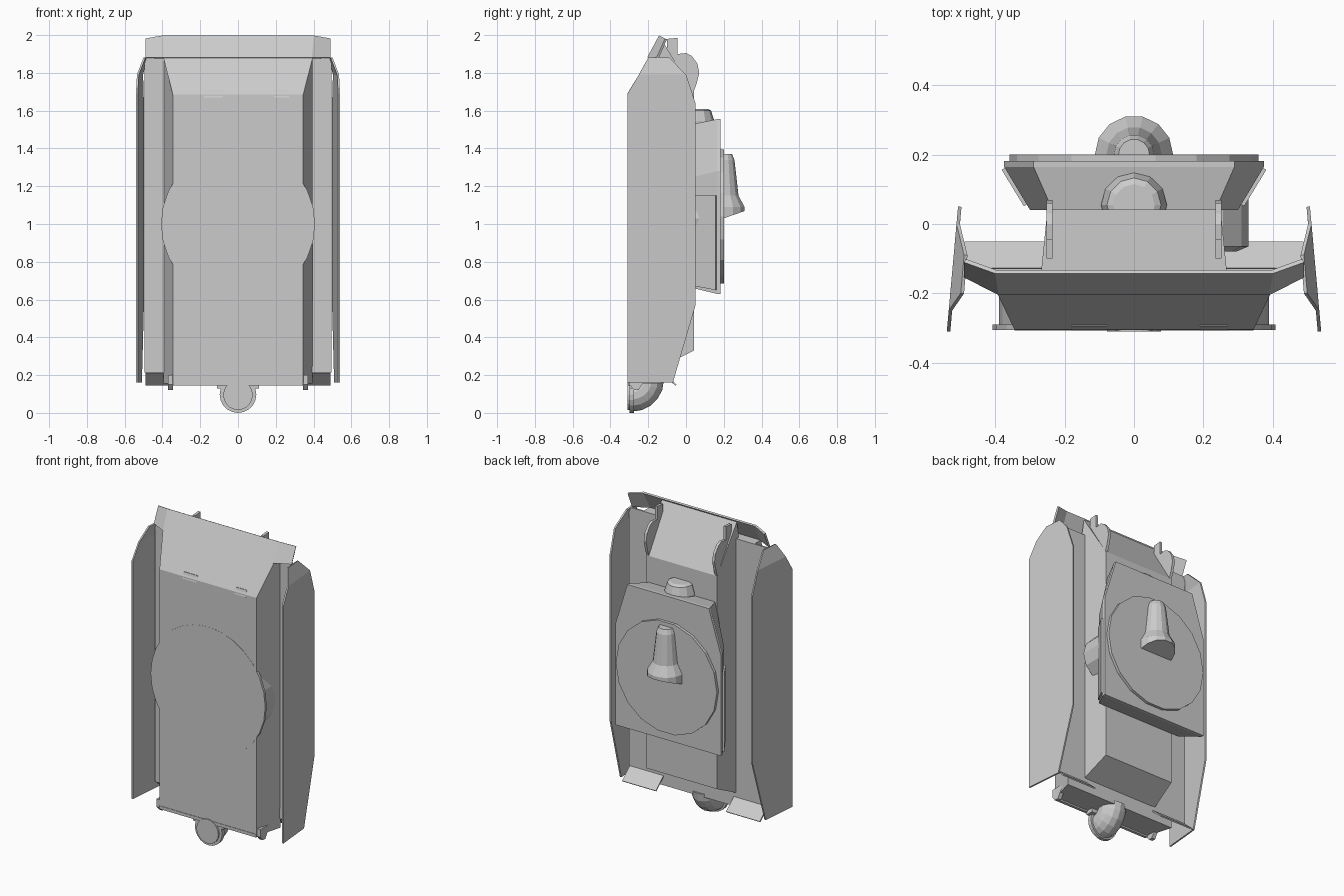
import bpy, bmesh, math

if "Cube" in bpy.data.objects:
    bpy.data.objects.remove(bpy.data.objects["Cube"])


def mesh(name, verts, faces, solid=0):
    me = bpy.data.meshes.new(name)
    me.from_pydata(verts, [], faces)
    bm = bmesh.new()
    bm.from_mesh(me)
    bmesh.ops.recalc_face_normals(bm, faces=bm.faces)
    bm.to_mesh(me)
    bm.free()
    ob = bpy.data.objects.new(name, me)
    bpy.context.collection.objects.link(ob)
    if solid:
        m = ob.modifiers.new("thickness", "SOLIDIFY")
        m.thickness = solid
        m.offset = 0
    return ob


def loft(name, rings):
    """Join equal loops of points and cap both ends."""
    n = len(rings[0])
    verts = [p for r in rings for p in r]
    faces = [(k*n+i, k*n+(i+1) % n, (k+1)*n+(i+1) % n, (k+1)*n+i)
             for k in range(len(rings)-1) for i in range(n)]
    faces += [tuple(range(n)), tuple(range(len(verts)-n, len(verts)))]
    return mesh(name, verts, faces)


def side_prism(name, profile, lo, hi):
    """Extrude a (y, z) profile along x; lo and hi may depend on y."""
    f = lambda v, y: v(y) if callable(v) else v
    return loft(name, [[(f(v, y), y, z) for y, z in profile] for v in (lo, hi)])


def box(name, x0, x1, y0, y1, z0, z1):
    return side_prism(name, [(y0, z0), (y1, z0), (y1, z1), (y0, z1)], x0, x1)


def y_cyl(name, cx, cz, n, stations):
    """Round part along y, stations are (y, radius)."""
    return loft(name, [[(cx + r*math.cos(2*math.pi*i/n), y, cz + r*math.sin(2*math.pi*i/n))
                        for i in range(n)] for y, r in stations])


def z_cyl(name, cy, n, stations, tilt=0):
    """Round part along z, stations are (z, radius)."""
    rings = []
    for k, (z, r) in enumerate(stations):
        t = tilt if k == 0 else 0
        rings.append([(r*math.cos(2*math.pi*i/n), cy + r*math.sin(2*math.pi*i/n),
                       z + t*r*math.sin(2*math.pi*i/n)) for i in range(n)])
    return loft(name, rings)


# Lower hull with flared sides
low_w = lambda y: 0.345 + min(1, (y + 0.305)/0.105)*0.05
side_prism("lower_hull", [(-.305, .155), (-.305, 1.685), (-.2, 1.88), (-.13, 1.88), (-.13, .155)],
           lambda y: -low_w(y), low_w)

# Upper hull with sloped front
up_w = lambda y: 0.25 + (0.042 - y)*0.1
side_prism("upper_hull", [(-.13, .245), (.042, .33), (.042, 1.7), (-.135, 1.985), (-.15, 1.9)],
           lambda y: -up_w(y), up_w)

# Sloped nose plate with folded wings
nose = []
for x, z, dy in [(-.488, 1.88, .05), (-.488, 1.98, .04), (-.4, 1.995, 0), (-.39, 1.88, 0),
                 (.39, 1.88, 0), (.4, 1.995, 0), (.488, 1.98, .04), (.488, 1.88, .05)]:
    nose.append((x, -.135 - (2 - z)*.54 + dy, z))
mesh("nose_plate", nose, [(0, 1, 2, 3), (3, 2, 5, 4), (4, 5, 6, 7)], .012)

# Turret ring drum reaching the belly
y_cyl("turret_drum", 0, 1, 28, [(-.306, .408), (-.29, .408), (-.29, .39), (-.13, .39)])

# Fenders, flaps, side skirts, hooks and nose discs on both sides
skirt = [(-.31, .16), (-.31, 1.69), (-.25, 1.79), (-.2, 1.88), (-.09, 1.88),
         (0, 1.79), (.05, 1.64), (.05, .57), (-.07, .16)]
disc = [(-.1, 1.98), (-.045, 1.985), (-.045, 1.9), (.0, 1.905), (.03, 1.89), (.06, 1.85),
        (.07, 1.8), (.055, 1.74), (.04, 1.7), (-.1, 1.7)]
for s, side in ((-1, "left"), (1, "right")):
    box(side + "_fender", s*.25, s*.495, -.138, -.128, .215, 1.88)
    mesh(side + "_mud_flap", [(s*.25, -.13, .215), (s*.49, -.13, .215),
                              (s*.49, -.053, .147), (s*.25, -.053, .147)], [(0, 1, 2, 3)], .008)
    pts = [(s*(.503 + (.05 - y)*.09 - (.03 if z > 1.85 else 0)), y, z) for y, z in skirt]
    mesh(side + "_side_skirt", pts, [(0, 1, 2, 5, 6, 7, 8), (2, 3, 4, 5)], .01)
    side_prism(side + "_nose_disc", disc, s*.235, s*.252)
    side_prism(side + "_rear_hook", [(-.3, .2), (-.3, .15), (-.275, .122), (-.25, .122), (-.2, .2)],
               s*.345, s*.37)
    # Side plate low on the turret
    mesh(side + "_turret_side_plate", [(s*.312, .055, .67), (s*.376, .16, .65),
                                       (s*.376, .16, 1.15), (s*.312, .055, 1.15)],
         [(0, 1, 2, 3)], .014)

# Small hinges at the belly front edge
for x0, x1 in ((-.18, -.08), (.19, .27)):
    side_prism("belly_hinge", [(-.307, 1.67), (-.295, 1.71), (-.27, 1.71), (-.28, 1.67)], x0, x1)
box("rear_belly_lip", -.345, .345, -.308, -.29, .145, .165)
box("pipe_bracket", -.11, .11, -.3, -.25, .13, .16)

# Turret body, widening away from the deck
half_low = [(.235, 1.53), (.3, 1.25), (.3, .66)]
half_top = [(.29, 1.555), (.375, 1.28), (.375, .63)]
rings = []
for half, y in ((half_low, .04), (half_top, .165), (half_top, .182)):
    rings.append([(x, y, z) for x, z in half] + [(-x, y, z) for x, z in reversed(half)])
loft("turret", rings)

# Turret roof disc, side drum, front dome
y_cyl("roof_disc", 0, 1.04, 18, [(.175, .36), (.2, .36)])
y_cyl("side_drum", .185, 1.03, 12, [(-.08, .11), (-.065, .145), (.12, .145)])
z_cyl("turret_front_dome", .055, 12, [(1.5, .095), (1.545, .095), (1.6, .078), (1.61, .06)])

# Flared roof hood
z_cyl("roof_hood", .2, 14, [(1.03, .113), (1.09, .113), (1.15, .08), (1.34, .058), (1.37, .045)], .35)

# Rear exhaust elbow with flange
rings = []
for k in range(6):
    a = math.radians(18*k)
    ring = []
    for i in range(14):
        t = 2*math.pi*i/14
        d = .085 + .083*math.cos(t)
        ring.append((.083*math.sin(t), -.285 + d*math.sin(a), .175 - d*math.cos(a)))
    rings.append(ring)
loft("exhaust_elbow", rings)
y_cyl("exhaust_flange", 0, .097, 20, [(-.3, .097), (-.275, .097)])
y_cyl("exhaust_cap", 0, .094, 20, [(-.311, .078), (-.29, .078)])
